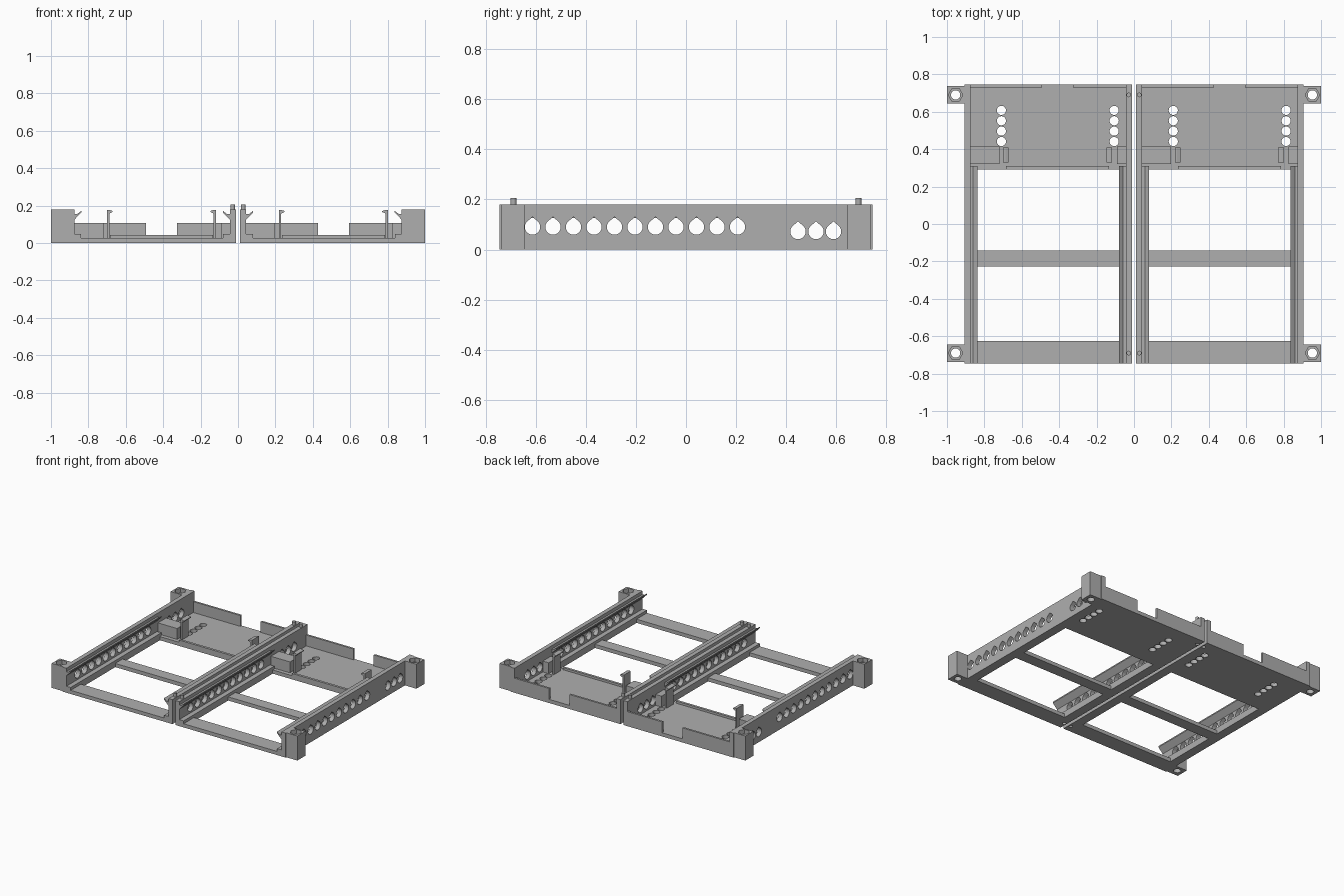
import bpy, bmesh, math
from mathutils import Matrix, Vector

if "Cube" in bpy.data.objects:
    bpy.data.objects.remove(bpy.data.objects["Cube"])

grey = bpy.data.materials.new("plain grey")
grey.diffuse_color = (0.43, 0.43, 0.43, 1)
grey.use_nodes = True
grey.node_tree.nodes["Principled BSDF"].inputs["Base Color"].default_value = grey.diffuse_color


def finish(name, bm, cutter=False):
    bmesh.ops.recalc_face_normals(bm, faces=bm.faces)
    mesh = bpy.data.meshes.new(name)
    bm.to_mesh(mesh)
    bm.free()
    mesh.materials.append(grey)
    ob = bpy.data.objects.new(name, mesh)
    bpy.context.collection.objects.link(ob)
    if cutter:
        ob.hide_render = True
        ob.hide_viewport = True
        ob.display_type = 'WIRE'
    return ob


def add_box(bm, x0, x1, y0, y1, z0, z1):
    m = Matrix.Translation(((x0 + x1) / 2, (y0 + y1) / 2, (z0 + z1) / 2))
    m = m @ Matrix.Diagonal((abs(x1 - x0), abs(y1 - y0), abs(z1 - z0), 1))
    bmesh.ops.create_cube(bm, size=1, matrix=m)


def box(name, *dims):
    bm = bmesh.new()
    add_box(bm, *dims)
    return finish(name, bm)


def add_prism(bm, pts, direction):
    face = bm.faces.new([bm.verts.new(p) for p in pts])
    out = bmesh.ops.extrude_face_region(bm, geom=[face])
    verts = [v for v in out["geom"] if isinstance(v, bmesh.types.BMVert)]
    bmesh.ops.translate(bm, vec=Vector(direction), verts=verts)


def add_cylinder(bm, x, y, z0, z1, r, n=24):
    pts = [(x + r * math.cos(i * math.tau / n), y + r * math.sin(i * math.tau / n), z0)
           for i in range(n)]
    add_prism(bm, pts, (0, 0, z1 - z0))


def cut(ob, bm):
    cutter = finish(ob.name + "_cutter", bm, True)
    mod = ob.modifiers.new("holes", 'BOOLEAN')
    mod.object = cutter
    mod.operation = 'DIFFERENCE'
    mod.solver = 'EXACT'


def teardrop(bm, x0, x1, y, z, r=0.031):
    # round lower part with a pointed top
    pts = [(x0, y, z + r * 1.3)]
    for i in range(17):
        a = math.radians(140 + i * 260 / 16)
        pts.append((x0, y + r * math.cos(a), z + r * math.sin(a)))
    add_prism(bm, pts, (x1 - x0, 0, 0))


FRONT, BACK = -0.745, 0.745
FLOOR, TOP = 0.027, 0.18
hole_rows = [(-0.614 + 0.082 * i, 0.09) for i in range(11)]
hole_rows += [(0.448, 0.072), (0.52, 0.072), (0.59, 0.072)]


def side(tag, outer, inner, s, pegs):
    # side wall with teardrop vents; s points into the tray
    wall = box(tag + "_wall", outer, inner, FRONT, BACK, 0, TOP)
    bm = bmesh.new()
    for y, z in hole_rows:
        teardrop(bm, min(outer, inner) - 0.01, max(outer, inner) + 0.01, y, z)
    mid = (outer + inner) / 2
    if pegs:
        for y in (-0.69, 0.69):
            add_cylinder(bm, mid, y, -0.01, 0.025, 0.013, 16)
    cut(wall, bm)
    if pegs:
        bm = bmesh.new()
        for y in (-0.69, 0.69):
            add_cylinder(bm, mid, y, TOP, 0.205, 0.0125, 16)
        finish(tag + "_pegs", bm)
    # upper overhanging rail and lower stepped rail
    bm = bmesh.new()
    prof = [(0, 0.125), (0.037, 0.163), (0.037, 0.172), (0.014, 0.155), (0, 0.155)]
    add_prism(bm, [(inner + s * x, FRONT, z) for x, z in prof], (0, 0.31 - FRONT, 0))
    finish(tag + "_upper_rail", bm)
    box(tag + "_lower_rail", inner, inner + s * 0.035, FRONT, 0.31, 0, 0.048)


def clip(tag, x, s):
    # upright spring clip with a hook on top
    bm = bmesh.new()
    prof = [(0, FLOOR), (0.012, FLOOR), (0.012, 0.158), (0.03, 0.166),
            (0.03, 0.172), (0.012, 0.177), (0, 0.177)]
    add_prism(bm, [(x + s * a, 0.33, z) for a, z in prof], (0, 0.08, 0))
    finish(tag, bm)


def tray(tag, d):
    l, r = d - 0.875, d - 0.044
    side(tag + "_left", d - 0.907, l, 1, d > 0)
    side(tag + "_right", d - 0.012, r, -1, d == 0)
    # rear floor with cable holes
    floor = box(tag + "_rear_floor", l, r, 0.291, BACK, 0, FLOOR)
    bm = bmesh.new()
    for x in (-0.709, -0.106):
        for i in range(4):
            add_cylinder(bm, d + x, 0.441 + 0.0555 * i, -0.01, 0.05, 0.0245)
    cut(floor, bm)
    box(tag + "_cross_bar", l + 0.035, r - 0.035, -0.227, -0.142, 0, FLOOR)
    box(tag + "_front_bar", l + 0.035, r - 0.035, FRONT, -0.625, 0, FLOOR)
    box(tag + "_floor_lip", d - 0.684, d - 0.134, 0.291, 0.309, FLOOR, 0.043)
    # back lips
    box(tag + "_back_lip_left", l, d - 0.492, 0.73, BACK, FLOOR, 0.107)
    box(tag + "_back_lip_right", d - 0.326, r, 0.73, BACK, FLOOR, 0.107)
    # stop blocks and clips
    box(tag + "_wide_stop", l, d - 0.72, 0.32, 0.415, FLOOR, 0.107)
    box(tag + "_narrow_stop", d - 0.092, r, 0.32, 0.415, FLOOR, 0.107)
    clip(tag + "_left_clip", d - 0.70, 1)
    clip(tag + "_right_clip", d - 0.118, -1)


tray("left_tray", 0)
tray("right_tray", 0.919)

# corner posts with bolt hole and hexagonal recess
for s, side_name in ((-1, "left"), (1, "right")):
    for t, end_name in ((-1, "front"), (1, "back")):
        xs = sorted((s * 0.907, s * 1.0))
        ys = sorted((t * 0.645, t * 0.738))
        post = box(f"{side_name}_{end_name}_post", *xs, *ys, 0, TOP)
        x, y = s * 0.954, t * 0.69
        bm = bmesh.new()
        add_cylinder(bm, x, y, -0.01, 0.2, 0.025)
        cut(post, bm)
        bm = bmesh.new()
        add_cylinder(bm, x, y, 0.15, 0.2, 0.039, 6)
        cut(post, bm)
